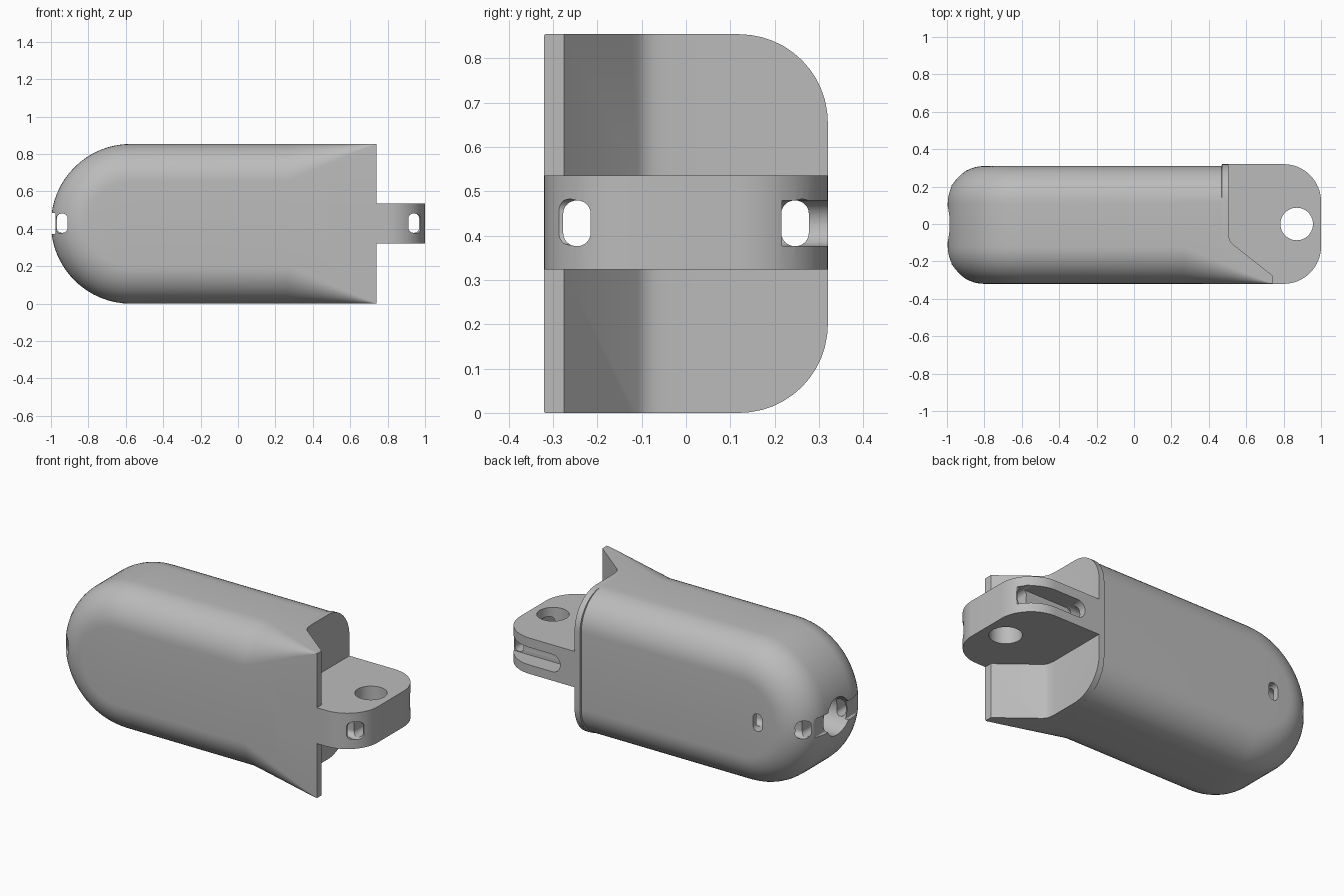
import bpy, bmesh, math

if "Cube" in bpy.data.objects:
    bpy.data.objects.remove(bpy.data.objects["Cube"])

R = 0.427          # end radius, also the mid height
CX = -0.573        # centre of the round end
FILLET = 0.2

grey = bpy.data.materials.new("plain_grey")
grey.use_nodes = True
grey.diffuse_color = (0.5, 0.5, 0.5, 1)
grey.node_tree.nodes["Principled BSDF"].inputs["Base Color"].default_value = (0.5, 0.5, 0.5, 1)


def finish(name, bm):
    bmesh.ops.recalc_face_normals(bm, faces=bm.faces[:])
    mesh = bpy.data.meshes.new(name)
    bm.to_mesh(mesh)
    bm.free()
    mesh.materials.append(grey)
    ob = bpy.data.objects.new(name, mesh)
    bpy.context.collection.objects.link(ob)
    return ob


def prism(name, profile, axis, lo, hi):
    """Extrude a 2D profile along the given axis."""
    place = {"x": lambda u, v, w: (w, u, v),
             "y": lambda u, v, w: (u, w, v),
             "z": lambda u, v, w: (u, v, w)}[axis]
    bm = bmesh.new()
    ends = [[bm.verts.new(place(u, v, w)) for u, v in profile] for w in (lo, hi)]
    n = len(profile)
    for ring in ends:
        bm.faces.new(ring)
    for i in range(n):
        j = (i + 1) % n
        bm.faces.new((ends[0][i], ends[0][j], ends[1][j], ends[1][i]))
    return finish(name, bm)


def rounded(u0, u1, v0, v1, r, steps=8):
    """Rounded rectangle outline."""
    pts = []
    corners = ((u1 - r, v1 - r), (u0 + r, v1 - r), (u0 + r, v0 + r), (u1 - r, v0 + r))
    for k, (cu, cv) in enumerate(corners):
        for i in range(steps + 1):
            a = math.pi / 2 * (k + i / steps)
            pts.append((cu + r * math.cos(a), cv + r * math.sin(a)))
    return pts


def circle(cu, cv, r, n=48):
    return [(cu + r * math.cos(math.tau * i / n), cv + r * math.sin(math.tau * i / n))
            for i in range(n)]


def combine(target, other, operation):
    mod = target.modifiers.new("combine", "BOOLEAN")
    mod.operation = operation
    mod.solver = "EXACT"
    mod.object = other
    bpy.context.view_layer.objects.active = target
    bpy.ops.object.modifier_apply(modifier=mod.name)
    bpy.data.objects.remove(other)


def front_radius(x):
    """The front fillet fades out into the square flared lip."""
    return FILLET * min(1, max(0.02, (0.735 - x) / 0.47))


def make_body():
    straight = [0.76, 0.73, 0.65, 0.55, 0.47, 0.468, 0.4, 0.33, 0.265, CX]
    arc = [math.pi / 2 * (1 + i / 16) for i in range(1, 32)]
    columns = [(x, 1, None) for x in straight] + [(CX, 0, a) for a in arc]
    columns += [(x, -1, None) for x in reversed(straight)]
    steps = 12
    rows = [(-1, i) for i in range(steps + 1)] + [(1, i) for i in range(steps, -1, -1)]
    bm = bmesh.new()
    grid = []
    for side, i in rows:
        phi = math.pi / 2 * i / steps
        line = []
        for x, half, a in columns:
            r = front_radius(x) if side < 0 else FILLET
            # the back steps out to a thin rim next to the joint
            depth = 0.32 if side < 0 or x >= 0.47 else 0.31
            y = side * (depth - r * (1 - math.cos(phi)))
            rad = R - r * (1 - math.sin(phi))
            if a is None:
                co = (x, y, R + half * rad)
            else:
                co = (x + rad * math.cos(a), y, R + rad * math.sin(a))
            line.append(bm.verts.new(co))
        grid.append(line)
    for p, q in zip(grid, grid[1:]):
        for i in range(len(p) - 1):
            bm.faces.new((p[i], p[i + 1], q[i + 1], q[i]))
    # flat front and back, built as strips between top and bottom edges
    n = len(columns)
    for line in (grid[0], grid[-1]):
        for i in range(n // 2):
            quad = [line[i], line[i + 1], line[n - 2 - i], line[n - 1 - i]]
            bm.faces.new(list(dict.fromkeys(quad)))
    bm.faces.new([l[0] for l in grid] + [l[-1] for l in reversed(grid)])
    return finish("finger_body", bm)


body = make_body()

# joint end: flat face, sloping into the protruding front lip
end_profile = [(0.505, 0.5), (0.505, -0.04), (0.508, -0.07), (0.515, -0.093), (0.528, -0.108),
               (0.74, -0.275), (0.74, -0.5), (1.2, -0.5), (1.2, 0.5)]
combine(body, prism("end_cut", end_profile, "z", -0.2, 1.1), "DIFFERENCE")

# hinge tongue with rounded tip
tip = [p for p in rounded(0, 1, -0.32, 0.32, 0.2, 16) if p[0] > 0.5]
top_half = [p for p in tip if p[1] > 0]
low_half = [p for p in tip if p[1] < 0]
outline = low_half + top_half + [(0.48, 0.32), (0.48, -0.32)]
combine(body, prism("hinge_tongue", outline, "z", 0.323, 0.535), "UNION")

# pivot hole and end socket
combine(body, prism("pivot_hole", circle(0.87, 0, 0.087), "z", 0.2, 0.7), "DIFFERENCE")
combine(body, prism("end_socket", circle(0, R, 0.11), "x", -1.2, -0.5), "DIFFERENCE")

# cord channels running lengthwise and across both ends
Z0, Z1 = 0.376, 0.479
for s in (-1, 1):
    lengthwise = rounded(s * 0.246 - 0.031, s * 0.246 + 0.031, Z0, Z1, 0.03)
    combine(body, prism("long_channel", lengthwise, "x", -1.2, 1.2), "DIFFERENCE")
    across = rounded(s * 0.94 - 0.029, s * 0.94 + 0.029, Z0 + 0.003, Z1 + 0.003, 0.027)
    combine(body, prism("cross_channel", across, "y", -0.5, 0.5), "DIFFERENCE")

# groove round the tip, slot in the back panel, open groove beside the tongue
combine(body, prism("end_groove", rounded(-1.2, -0.976, Z0 - 0.003, Z1 + 0.005, 0.004), "y", -0.5, 0.5), "DIFFERENCE")
combine(body, prism("panel_slot", rounded(-0.715, -0.655, Z0, Z1, 0.028), "y", 0.24, 0.5), "DIFFERENCE")
combine(body, prism("side_groove", rounded(0.6, 1.3, Z0, Z1, 0.05), "y", 0.216, 0.5), "DIFFERENCE")

bpy.ops.object.select_all(action="DESELECT")
body.select_set(True)
bpy.context.view_layer.objects.active = body
bpy.ops.object.shade_smooth_by_angle(angle=math.radians(25))
